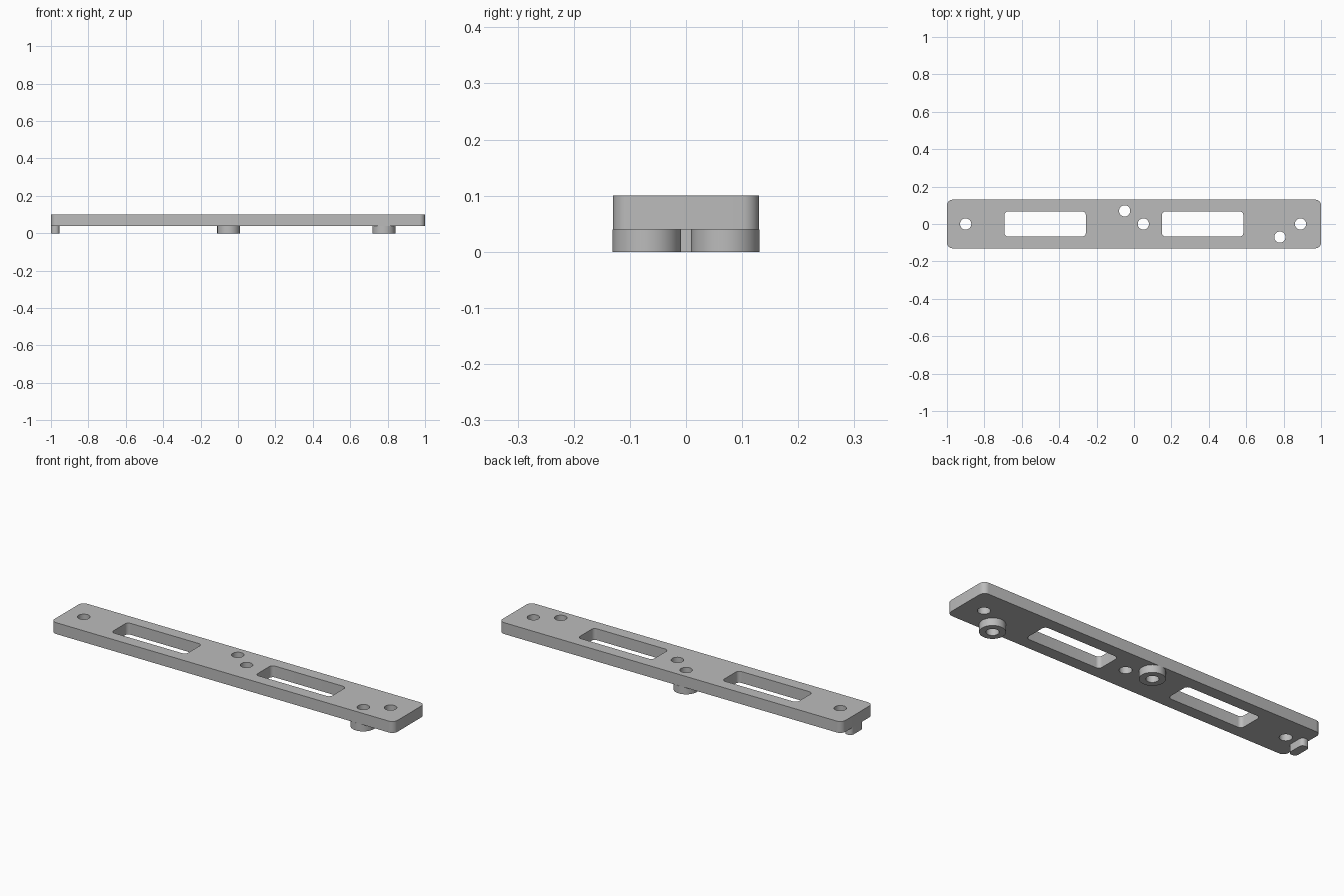
import bpy
import bmesh
from math import cos, sin, pi

if "Cube" in bpy.data.objects:
    bpy.data.objects.remove(bpy.data.objects["Cube"], do_unlink=True)

grey = bpy.data.materials.new("plain_grey")
grey.use_nodes = True
colour = (0.5, 0.5, 0.5, 1)
grey.diffuse_color = colour
grey.node_tree.nodes["Principled BSDF"].inputs["Base Color"].default_value = colour


def circle(x, y, r, n=32):
    return [(x + r * cos(2 * pi * i / n), y + r * sin(2 * pi * i / n)) for i in range(n)]


def rounded_rect(x, y, w, d, r, n=8):
    pts = []
    for k, (sx, sy) in enumerate([(1, 1), (-1, 1), (-1, -1), (1, -1)]):
        cx, cy = x + sx * (w / 2 - r), y + sy * (d / 2 - r)
        for i in range(n + 1):
            a = pi / 2 * (k + i / n)
            pts.append((cx + r * cos(a), cy + r * sin(a)))
    return pts


def extrude_profile(name, loops, z0, z1):
    """Fill an outline with inner openings and extrude it from z0 to z1."""
    curve = bpy.data.curves.new(name + "_profile", "CURVE")
    curve.dimensions = "2D"
    curve.fill_mode = "BOTH"
    curve.extrude = (z1 - z0) / 2
    for pts in loops:
        spline = curve.splines.new("POLY")
        spline.points.add(len(pts) - 1)
        for p, (x, y) in zip(spline.points, pts):
            p.co = (x, y, 0, 1)
        spline.use_cyclic_u = True
    temp = bpy.data.objects.new(name + "_profile", curve)
    bpy.context.collection.objects.link(temp)
    deps = bpy.context.evaluated_depsgraph_get()
    mesh = bpy.data.meshes.new_from_object(temp.evaluated_get(deps))
    bpy.data.objects.remove(temp, do_unlink=True)
    bpy.data.curves.remove(curve)

    # Weld the caps to the walls
    bm = bmesh.new()
    bm.from_mesh(mesh)
    bmesh.ops.remove_doubles(bm, verts=bm.verts, dist=0.0001)
    bmesh.ops.translate(bm, verts=bm.verts, vec=(0, 0, (z0 + z1) / 2))
    bmesh.ops.recalc_face_normals(bm, faces=bm.faces)
    bm.to_mesh(mesh)
    bm.free()
    mesh.name = name
    mesh.materials.clear()
    mesh.materials.append(grey)
    obj = bpy.data.objects.new(name, mesh)
    bpy.context.collection.objects.link(obj)
    bpy.ops.object.select_all(action="DESELECT")
    obj.select_set(True)
    bpy.context.view_layer.objects.active = obj
    bpy.ops.object.shade_smooth_by_angle(angle=pi / 6)
    return obj


BASE, TOP, HOLE = 0.04, 0.1, 0.03
bosses = {"middle_boss": (-0.05, 0.07), "left_boss": (0.78, -0.07)}
screw_holes = [(-0.9, 0), (0.05, 0), (0.89, 0)]

# Plate with two slots and five holes
openings = [rounded_rect(x, 0, 0.435, 0.135, 0.02) for x in (-0.475, 0.367)]
openings += [circle(x, y, HOLE) for x, y in screw_holes + list(bosses.values())]
extrude_profile("plate", [rounded_rect(0, 0, 2, 0.26, 0.03)] + openings, BASE, TOP)

# Hollow bosses under the plate
for name, (x, y) in bosses.items():
    extrude_profile(name, [circle(x, y, 0.061, 48), circle(x, y, HOLE)], 0, BASE)

# Locating tab at the right end
extrude_profile("end_tab", [rounded_rect(-0.9775, 0, 0.045, 0.1, 0.02)], 0, BASE)
